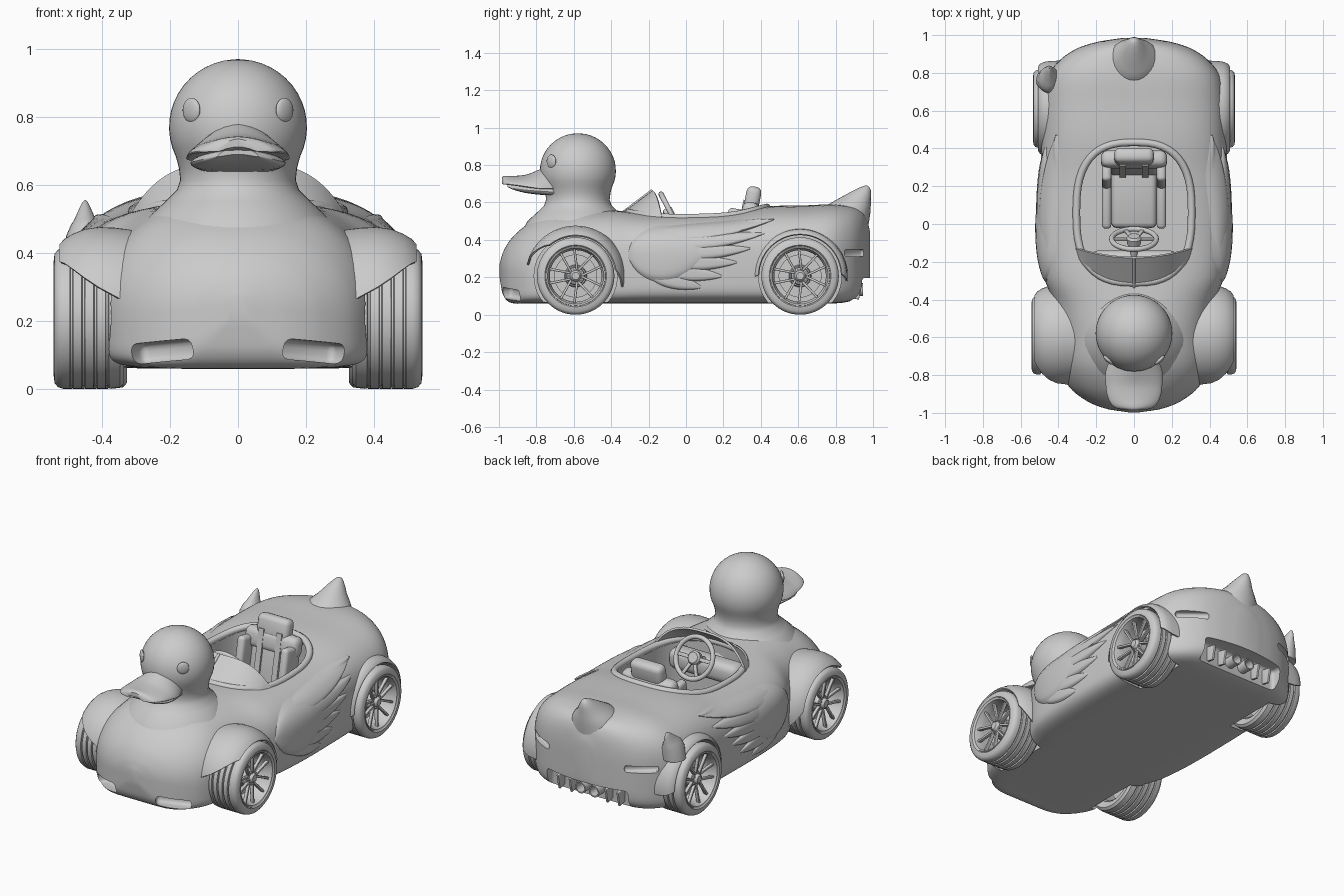
import bpy, bmesh, math
from math import pi, sin, cos, radians
from mathutils import Matrix, Vector

if "Cube" in bpy.data.objects:
    bpy.data.objects.remove(bpy.data.objects["Cube"])

T = lambda x, y, z: Matrix.Translation((x, y, z))
R = lambda deg, ax: Matrix.Rotation(radians(deg), 4, ax)
S = lambda x, y, z: Matrix.Diagonal((x, y, z, 1))

def finish(name, bm, m=Matrix()):
    bm.transform(m)
    bm.normal_update()
    bmesh.ops.recalc_face_normals(bm, faces=bm.faces[:])
    me = bpy.data.meshes.new(name)
    bm.to_mesh(me)
    bm.free()
    ob = bpy.data.objects.new(name, me)
    bpy.context.collection.objects.link(ob)
    return ob

def bake(ob):
    dg = bpy.context.evaluated_depsgraph_get()
    me = bpy.data.meshes.new_from_object(ob.evaluated_get(dg))
    ob.modifiers.clear()
    ob.data = me

def grid(name, rows, closed=True, caps=True, m=Matrix()):
    """Skin a list of equal-length point rows."""
    bm = bmesh.new()
    vs = [[bm.verts.new(p) for p in row] for row in rows]
    n = len(rows[0])
    for a, b in zip(vs, vs[1:]):
        for i in range(n if closed else n - 1):
            j = (i + 1) % n
            bm.faces.new((a[i], a[j], b[j], b[i]))
    if caps:
        bm.faces.new(vs[0])
        bm.faces.new(vs[-1])
    return finish(name, bm, m)

def lathe(name, prof, m=Matrix(), segs=48, caps=True):
    """Spin (radius, height) points around local z."""
    angs = [2 * pi * i / segs for i in range(segs)]
    return grid(name, [[(r * cos(a), r * sin(a), h) for a in angs] for r, h in prof], True, caps, m)

def box(name, size, m=Matrix(), bevel=0.0):
    bm = bmesh.new()
    bmesh.ops.create_cube(bm, size=1, matrix=S(*size))
    if bevel:
        bmesh.ops.bevel(bm, geom=bm.edges[:], offset=bevel, segments=3, profile=0.5, affect='EDGES')
    return finish(name, bm, m)

def ball(name, radii, m):
    bm = bmesh.new()
    bmesh.ops.create_uvsphere(bm, u_segments=24, v_segments=14, radius=1)
    return finish(name, bm, m @ S(*radii))

def tube(name, pts, r, cyclic=False):
    cu = bpy.data.curves.new(name, 'CURVE')
    cu.dimensions, cu.bevel_depth, cu.bevel_resolution = '3D', r, 3
    sp = cu.splines.new('POLY')
    sp.points.add(len(pts) - 1)
    for p, q in zip(sp.points, pts):
        p.co = (*q, 1)
    sp.use_cyclic_u, cu.use_fill_caps = cyclic, True
    bpy.context.collection.objects.link(bpy.data.objects.new(name, cu))

def cut(ob, cutters):
    for c in cutters:
        c.hide_render = True
        md = ob.modifiers.new('cut', 'BOOLEAN')
        md.operation, md.solver, md.object = 'DIFFERENCE', 'EXACT', c
    bake(ob)
    for c in cutters:
        bpy.data.objects.remove(c)

def at(tab, y):
    """Smoothly interpolate a table of sections at y."""
    k = max(0, min(len(tab) - 2, sum(r[0] <= y for r in tab) - 1))
    a, b = tab[k], tab[k + 1]
    p, q = tab[max(k - 1, 0)], tab[min(k + 2, len(tab) - 1)]
    h = b[0] - a[0]
    t = (y - a[0]) / h
    out = []
    for i in range(1, len(a)):
        m0 = (b[i] - p[i]) / (b[0] - p[0]) * h
        m1 = (q[i] - a[i]) / (q[0] - a[0]) * h
        out.append((2*t**3 - 3*t*t + 1) * a[i] + (t**3 - 2*t*t + t) * m0
                   + (3*t*t - 2*t**3) * b[i] + (t**3 - t*t) * m1)
    return out

def loft(name, tab, nb=2.0, droop=0.0, sub=4, n=64):
    ys = [a[0] + (b[0] - a[0]) * i / sub for a, b in zip(tab, tab[1:]) for i in range(sub)] + [tab[-1][0]]
    rows = []
    for y in ys:
        w, zb, zt, zm, nt = at(tab, y)
        row = []
        for i in range(n):
            c, s = cos(2 * pi * i / n), sin(2 * pi * i / n)
            e = 2 / (nt if s > 0 else nb)
            u = math.copysign(abs(c) ** e, c)
            h = abs(s) ** e
            z = zm + (zt - zm) * h if s > 0 else zm - (zm - zb) * h
            row.append((w * u, y, z - droop * u * u))
        rows.append(row)
    return grid(name, rows)

# Body sections: y, half width, bottom, top, widest height, top roundness
BODY = [(-.997, .03, .20, .27, .235, 2), (-.98, .14, .11, .33, .23, 2), (-.94, .245, .065, .40, .22, 2.1),
        (-.86, .345, .06, .475, .21, 2.2), (-.74, .398, .06, .54, .22, 2.3), (-.58, .40, .06, .565, .24, 2.4),
        (-.42, .425, .06, .56, .26, 2.6), (-.28, .475, .06, .55, .28, 2.9), (-.05, .495, .06, .545, .28, 3),
        (.25, .495, .06, .555, .28, 3), (.45, .49, .06, .58, .28, 3), (.65, .485, .06, .585, .28, 3),
        (.78, .46, .06, .59, .28, 3), (.87, .39, .07, .58, .30, 2.9), (.93, .30, .10, .56, .32, 2.6),
        (.965, .19, .14, .52, .33, 2.3), (.985, .06, .20, .44, .33, 2)]

def top_z(x, y):
    w, zb, zt, zm, nt = at(BODY, y)
    return zm + (zt - zm) * max(0, 1 - abs(x / w) ** nt) ** (1 / nt)

def side_x(y, z):
    w, zb, zt, zm, nt = at(BODY, y)
    h, e = ((z - zm) / (zt - zm), nt) if z > zm else ((zm - z) / (zm - zb), 7)
    return w * max(0.02, 1 - min(h, 1) ** e) ** (1 / e)

def opening(rx, ry, i, n=48):
    c, s = cos(2 * pi * i / n), sin(2 * pi * i / n)
    f = lambda v: math.copysign(abs(v) ** .75, v)
    return rx * f(c), .06 + ry * f(s)

# Body with wheel wells, cockpit, vents, light slots and rear cavity cut out
body = loft('body', BODY, nb=7)
cutters = [grid('cockpit_cutter', [[(*opening(.29, .36, i), z) for i in range(48)] for z in (.15, .9)]),
           box('rear_cutter', (.54, .2, .15), T(0, .98, .12), .02)]
for s in (1, -1):
    M = S(s, 1, 1)
    for wy in (-.59, .61):
        cutters.append(lathe('well_cutter', [(.222, .325), (.222, .7)], M @ T(0, wy, .207) @ R(90, 'Y')))
    cutters.append(box('vent_cutter', (.20, .10, .06), M @ T(.218, -.925, .11) @ R(30, 'Z') @ R(5, 'Y'), .022))
    cutters.append(box('light_cutter', (.19, .07, .04), M @ T(.34, .91, .33) @ R(-38, 'Z'), .015))
cut(body, cutters)
tube('cockpit_rim', [(x, y, top_z(x, y) - .004) for x, y in (opening(.305, .372, i) for i in range(48))], .02, True)

# Neck and head
prof = [(.30, .44), (.27, .50), (.215, .55), (.18, .585), (.17, .615), (.174, .65)]
prof += [(.203 * cos(radians(a)), .77 + .2 * sin(radians(a))) for a in range(-26, 90, 8)] + [(.003, .97)]
lathe('head', prof, T(0, -.578, 0))
loft('upper_bill', [(-.985, .06, .712, .735, .725, 2), (-.97, .105, .705, .742, .725, 2), (-.92, .138, .698, .742, .72, 2),
                    (-.85, .15, .69, .75, .71, 1.8), (-.78, .15, .685, .778, .70, 1.5), (-.70, .12, .68, .81, .70, 1.4)], droop=.025, n=32)
loft('lower_bill', [(-.955, .06, .69, .71, .70, 2), (-.92, .105, .668, .71, .69, 2),
                    (-.84, .14, .648, .705, .68, 2), (-.70, .12, .635, .70, .67, 2)], droop=.015, n=32)
for s in (1, -1):
    ball('eye', (.034, .012, .036), T(s * .137, -.72, .82) @ R(s * 44, 'Z'))

# Tail tips: the big one, and a small one on the left rear fender
def tail(name, m):
    pts = [(.44, .85, .12, .17), (.54, .855, .13, .14), (.585, .87, .118, .105), (.61, .892, .096, .078),
           (.64, .92, .07, .055), (.665, .942, .046, .035), (.682, .957, .024, .02), (.69, .963, .006, .006)]
    grid(name, [[(rx * cos(2*pi*i/24), cy + ry * sin(2*pi*i/24), z) for i in range(24)] for z, cy, ry, rx in pts], m=m)
tail('tail', Matrix())
tail('small_tail', T(-.45, .80, .555) @ S(.4, .55, .7) @ T(0, -.92, -.69))

# Windscreen with centre post
us = [i / 16 - 1 for i in range(33)]
def screen(u, t):
    x = .31 * u
    y0 = -.13 - .21 * math.sqrt(max(0, 1 - u * u))
    a = Vector((x, y0, top_z(x, y0) - .01))
    return a.lerp(Vector((x, -.13 - .05 * (1 - u * u), .525 + .14 * (1 - abs(u) ** 3.5))), t)
ws = grid('windscreen', [[screen(u, t / 4) for u in us] for t in range(5)], False, False)
ws.modifiers.new('thick', 'SOLIDIFY').thickness = .012
tube('windscreen_post', [screen(0, 0), screen(0, 1)], .008)

# Cockpit interior
box('dashboard', (.46, .12, .12), T(0, -.20, .45), .04)
box('seat_cushion', (.24, .34, .10), T(0, .15, .24) @ R(6, 'X'), .03)
B = T(0, .275, .28) @ R(-11, 'X')
box('seat_back', (.25, .08, .36), B @ T(0, .02, .15), .025)
box('seat_shoulders', (.35, .09, .12), B @ T(0, .015, .27), .035)
box('headrest', (.21, .08, .14), B @ T(0, .015, .345), .03)
for s in (1, -1):
    box('seat_side', (.05, .34, .15), T(s * .145, .15, .28) @ R(6, 'X'), .02)
    box('back_side', (.05, .14, .30), B @ T(s * .145, -.03, .13), .02)
    box('harness', (.035, .012, .33), B @ T(s * .06, -.026, .17))
W = T(0, -.08, .54) @ R(117, 'X')
tube('steering_rim', [W @ Vector((.118 * cos(2*pi*i/40), .118 * sin(2*pi*i/40), 0)) for i in range(40)], .014, True)
lathe('steering_hub', [(.03, -.018), (.04, -.005), (.035, .03), (.018, .04), (.018, .18)], W, 24)
for a in (0, 180, 245, 295):
    box('steering_spoke', (.09, .022, .012), W @ R(a, 'Z') @ T(.07, 0, 0), .003)

# Wheels and fenders
tyre = [(.15, .35), (.165, .337), (.19, .335), (.203, .347)]
for g in (.385, .42, .455, .49):
    tyre += [(.207, g - .005), (.199, g - .003), (.199, g + .003), (.207, g + .005)]
tyre += [(.207, .515), (.202, .53), (.19, .54), (.165, .543), (.154, .532), (.15, .35)]
rim = [(.14, .36), (.152, .36), (.152, .525), (.161, .534), (.158, .541), (.15, .538), (.142, .515), (.138, .49), (.14, .36)]
# Fender strips: radius, distance from centre, back angle, front angle (180 is the top)
FRONT = [(.255, .31, 68, 262), (.262, .36, 70, 256), (.264, .41, 72, 250), (.258, .45, 76, 243),
         (.244, .485, 84, 234), (.23, .508, 92, 226), (.215, .522, 100, 220)]
REAR = [(.25, .40, 84, 275), (.248, .45, 85, 274), (.244, .48, 87, 272), (.234, .503, 90, 270), (.221, .511, 92, 268)]
for s in (1, -1):
    for end, wy, out in (('front', -.59, .0), ('rear', .61, -.008)):
        M = S(s, 1, 1) @ T(out, wy, .207) @ R(90, 'Y')
        lathe(end + '_tyre', tyre, M, 64, caps=False)
        lathe(end + '_rim', rim, M, 64, caps=False)
        lathe(end + '_brake_disc', [(.115, .43), (.115, .445), (.06, .447), (.055, .47)], M, 40)
        lathe(end + '_hub', [(.05, .46), (.046, .50), (.03, .508), (.026, .52), (.02, .525)], M, 32)
        for i in range(10):
            k = 1 if i % 2 else -1
            box(end + '_spoke', (.115, .013, .02), M @ R(i * 36, 'Z') @ T(.09, 0, .508) @ R(k * 7, 'Z') @ R(-6, 'Y'), .003)
            if k > 0:
                lathe(end + '_wheel_nut', [(.006, .49), (.006, .514)], M @ R(i * 36 + 18, 'Z') @ T(.035, 0, 0), 6)
        rows = []
        for r, h, a0, a1 in (FRONT if end == 'front' else REAR):
            angs = [radians(a0 + (a1 - a0) * i / 40) for i in range(41)]
            rows.append([(r * cos(a), r * sin(a), h) for a in angs])
        f = grid(end + '_fender', rows, False, False, M)
        md = f.modifiers.new('thick', 'SOLIDIFY')
        md.thickness, md.offset = .01, 0

# Wings: overlapping leaf-shaped feathers laid on the body side (root, tip, half width, lift)
FEATHERS = [((-.31, .31), (.17, .385), .165, .04), ((-.24, .43), (.47, .51), .05, .04),
            ((-.22, .39), (.42, .435), .05, .037), ((-.20, .35), (.35, .355), .05, .034),
            ((-.20, .31), (.28, .28), .05, .032), ((-.20, .27), (.20, .205), .05, .03),
            ((-.22, .24), (.09, .145), .05, .027)]
def feather(s, root, tip, hw, lift):
    a, b = Vector(root), Vector(tip)
    d = b - a
    nrm = Vector((-d.y, d.x)).normalized()
    rows = []
    for i in range(25):
        k = i / 24
        w = hw * max(.02, sin(pi * k ** .75)) ** .7
        row = []
        for j in range(13):
            t = j / 6 - 1
            q = a + d * k + nrm * (w * t - .03 * d.length * sin(pi * k))
            up = math.sqrt(max(0, 1 - t ** 4)) * sin(pi * (.02 + .96 * k)) ** .4
            row.append((s * (side_x(q.x, min(q.y, .5)) - .012 + lift * up), q.x, q.y))
        rows.append(row)
    grid('wing_feather', rows, False, False)
for s in (1, -1):
    for f in FEATHERS:
        feather(s, *f)

# Rear diffuser fins and exhaust pipes
for s in (1, -1):
    for x in (.12, .2):
        box('diffuser_fin', (.014, .10, .09), T(s * x, .885, .135) @ R(-12, 'X'), .004)
    lathe('exhaust', [(.03, 0), (.034, .1), (.034, .115), (.027, .115), (.025, .03)], T(s * .045, .83, .135) @ R(-90, 'X'), 24)

# Turn everything into plain meshes with smooth shading and sharp creases
for ob in list(bpy.context.collection.objects):
    if ob.type == 'CURVE':
        me = bpy.data.meshes.new_from_object(ob.evaluated_get(bpy.context.evaluated_depsgraph_get()))
        name = ob.name
        bpy.data.objects.remove(ob)
        ob = bpy.data.objects.new(name, me)
        bpy.context.collection.objects.link(ob)
    elif ob.modifiers:
        bake(ob)
    ob.select_set(True)
    bpy.context.view_layer.objects.active = ob
bpy.ops.object.shade_smooth_by_angle(angle=radians(38))
